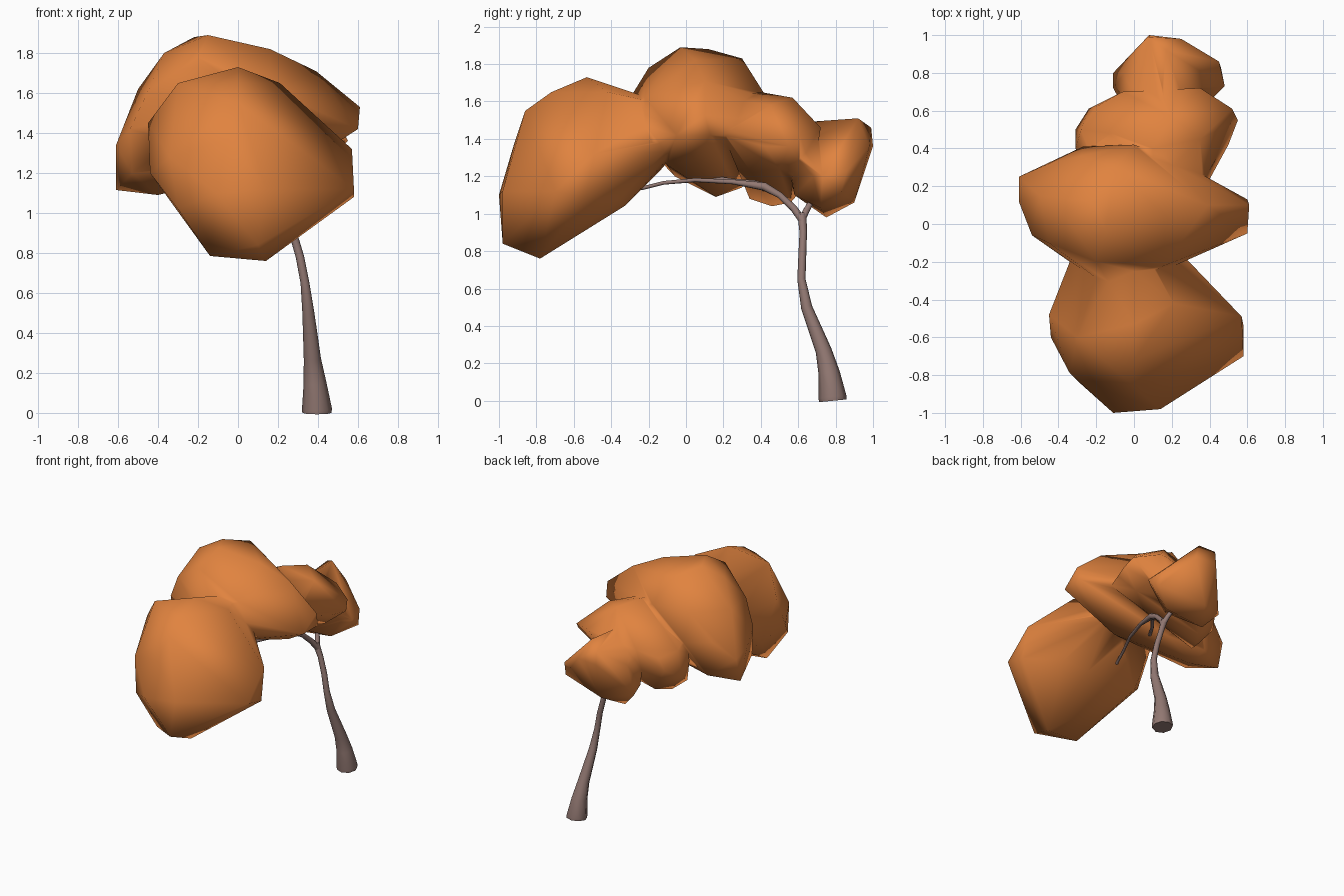
import bpy, bmesh


def material(name, rgb):
    m = bpy.data.materials.new(name)
    m.diffuse_color = (*rgb, 1)
    return m


LEAF = material("autumn orange", (0.75, 0.228, 0.05))
BARK = material("grey brown bark", (0.29, 0.19, 0.17))


def activate(ob):
    bpy.ops.object.select_all(action='DESELECT')
    ob.select_set(True)
    bpy.context.view_layer.objects.active = ob


def clump(name, corners):
    """Faceted leaf clump: convex hull of its corner points."""
    bm = bmesh.new()
    for p in corners:
        bm.verts.new(p)
    bmesh.ops.convex_hull(bm, input=bm.verts)
    loose = [v for v in bm.verts if not v.link_faces]
    bmesh.ops.delete(bm, geom=loose, context='VERTS')
    bmesh.ops.recalc_face_normals(bm, faces=bm.faces)
    me = bpy.data.meshes.new(name)
    bm.to_mesh(me)
    bm.free()
    me.materials.append(LEAF)
    ob = bpy.data.objects.new(name, me)
    bpy.context.collection.objects.link(ob)
    return ob


def limb(name, pts):
    """Tapered tube through (x, y, z, radius) points."""
    cu = bpy.data.curves.new(name, 'CURVE')
    cu.dimensions = '3D'
    cu.bevel_depth = 1.0
    cu.bevel_resolution = 2
    cu.use_fill_caps = True
    sp = cu.splines.new('POLY')
    sp.points.add(len(pts) - 1)
    for q, (x, y, z, r) in zip(sp.points, pts):
        q.co = (x, y, z, 1)
        q.radius = r
    cu.materials.append(BARK)
    ob = bpy.data.objects.new(name, cu)
    bpy.context.collection.objects.link(ob)
    activate(ob)
    bpy.ops.object.convert(target='MESH')
    bpy.ops.object.shade_smooth_by_angle(angle=0.9)


# Big drooping front clump
front = clump("front_foliage", [
    (0, -.53, 1.73), (-.3, -.6, 1.65), (.21, -.42, 1.65), (-.45, -.48, 1.45),
    (.57, -.49, 1.32), (.58, -.7, 1.12), (.58, -.54, 1.08), (.14, -.78, .76),
    (-.14, -.8, .785), (.1, -.98, .84), (-.11, -1, 1.1), (.14, -.98, 1.12),
    (0, -.86, 1.55), (0, -.72, 1.65), (-.05, -.92, 1.37), (-.34, -.79, 1.28),
    (-.3, -.83, 1.02), (-.44, -.6, 1.2), (.27, -.18, 1.38), (-.34, -.2, 1.4),
    (0, -.05, 1.57), (.1, 0, 1.4), (0, -.13, 1.24), (.35, -.36, 1.07),
    (-.28, -.33, 1.05), (-.37, -.4, 1.12), (.15, -.33, 1.04)])

# Wide top clump, sloping down to the left
top = clump("foliage", [
    (-.15, -.03, 1.89), (-.22, .12, 1.88), (-.2, -.2, 1.78), (.16, .05, 1.82),
    (-.1, .3, 1.83), (.39, .1, 1.71), (.61, .1, 1.53), (.6, -.05, 1.42),
    (.6, .13, 1.42), (.16, -.22, 1.62), (-.3, -.21, 1.5), (-.37, .05, 1.8),
    (-.5, .15, 1.62), (-.61, .12, 1.34), (-.61, .25, 1.3), (-.61, .2, 1.115),
    (-.53, -.06, 1.2), (-.4, .16, 1.09), (-.27, .41, 1.4), (.2, .35, 1.5),
    (0, .42, 1.64), (.1, -.1, 1.26), (.4, .05, 1.29), (-.1, .25, 1.17),
    (-.1, -.36, 1.52), (-.54, -.06, 1.42), (-.45, -.1, 1.61),
    (-.45, .32, 1.42), (-.28, .36, 1.62), (-.4, .3, 1.14)])

# Middle rear clump
rear = clump("rear_foliage", [
    (.1, .4, 1.65), (.2, .57, 1.62), (.35, .45, 1.58), (.35, .72, 1.46),
    (.52, .61, 1.42), (.55, .55, 1.36), (.5, .42, 1.36), (.36, .28, 1.38),
    (.4, .5, 1.24), (-.31, .4, 1.27), (-.31, .5, 1.18), (-.24, .61, 1.25),
    (-.06, .7, 1.4), (-.25, .34, 1.08), (-.2, .46, 1.04), (-.12, .56, 1.06),
    (-.12, .48, 1.53), (.1, .68, 1.2), (.2, .35, 1.22), (.1, .2, 1.62),
    (-.2, .28, 1.4), (-.28, .5, 1.38), (-.2, .62, 1.34), (.38, .2, 1.42)])

# Small back clump
back = clump("back_foliage", [
    (.15, .72, 1.49), (.17, .92, 1.51), (.08, .99, 1.46), (.25, .98, 1.36),
    (.08, 1, 1.36), (.45, .86, 1.23), (.46, .83, 1.12), (.48, .73, 1.2),
    (.42, .68, 1.2), (.2, .57, 1.24), (-.11, .8, 1.1), (-.11, .72, 1.15),
    (0, .75, .98), (.1, .9, 1.06), (.3, .72, 1.03), (-.05, .8, 1.32),
    (.2, .58, 1.1), (.15, .5, 1.48), (-.02, .55, 1.3), (.3, .55, 1.35)])

# Merge the clumps into one skin so the valleys shade smoothly
activate(top)
for other in (front, rear, back):
    mod = top.modifiers.new("merge", 'BOOLEAN')
    mod.operation = 'UNION'
    mod.solver = 'EXACT'
    mod.object = other
    bpy.ops.object.modifier_apply(modifier=mod.name)
    bpy.data.objects.remove(other)
bm = bmesh.new()
bm.from_mesh(top.data)
bmesh.ops.remove_doubles(bm, verts=bm.verts, dist=.012)
bm.to_mesh(top.data)
bm.free()
bpy.ops.object.shade_smooth()

# Trunk and branches
limb("trunk", [
    (.395, .785, 0, .073), (.395, .783, .02, .075), (.385, .765, .15, .057),
    (.372, .735, .27, .043), (.352, .645, .5, .03), (.335, .617, .65, .022),
    (.31, .622, .78, .021), (.275, .627, .9, .02), (.24, .62, 1.0, .024)])
limb("long_branch", [
    (.255, .625, .96, .022), (.23, .575, 1.03, .02), (.21, .5, 1.1, .018),
    (.19, .42, 1.145, .023), (.15, .25, 1.17, .013), (.08, .05, 1.18, .011),
    (0, -.12, 1.165, .01), (-.04, -.24, 1.135, .01)])
limb("side_branch", [
    (.19, .43, 1.14, .02), (.14, .37, 1.165, .014), (.05, .26, 1.175, .012),
    (-.02, .15, 1.19, .012)])
limb("short_branch", [
    (.25, .62, .97, .02), (.235, .645, 1.02, .018), (.21, .68, 1.08, .015)])
